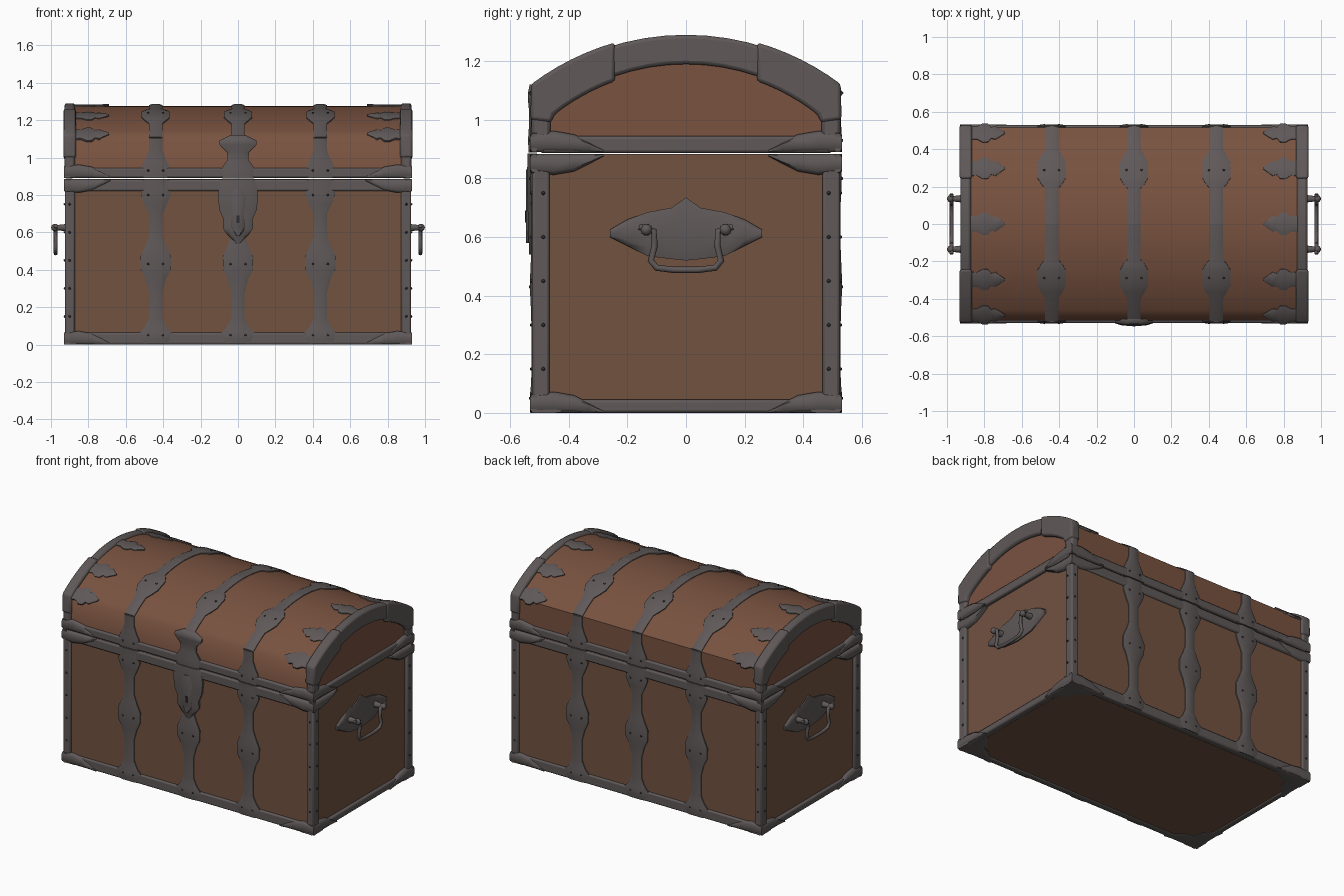
import bpy, bmesh, math
from mathutils import Matrix, Vector

if "Cube" in bpy.data.objects:
    bpy.data.objects.remove(bpy.data.objects["Cube"], do_unlink=True)


def material(name, rgb):
    m = bpy.data.materials.new(name)
    m.use_nodes = True
    m.diffuse_color = (*rgb, 1)
    m.node_tree.nodes["Principled BSDF"].inputs["Base Color"].default_value = (*rgb, 1)
    return m


BODY_WOOD = material("body brown", (0.165, 0.085, 0.051))
LID_WOOD = material("lid brown", (0.19, 0.085, 0.051))
METAL = material("iron grey", (0.115, 0.098, 0.098))
DARK = material("dark iron", (0.03, 0.026, 0.026))

FRONT, END = 0.515, 0.905          # wood faces of the body
ARC_Z, ARC_R = 0.42, 0.855         # centre height and radius of the lid arch


def finish(name, bm, mat, mirror="", bevel=0.0):
    bmesh.ops.recalc_face_normals(bm, faces=bm.faces)
    me = bpy.data.meshes.new(name)
    bm.to_mesh(me)
    bm.free()
    me.materials.append(mat)
    ob = bpy.data.objects.new(name, me)
    bpy.context.collection.objects.link(ob)
    if bevel:
        b = ob.modifiers.new("bevel", "BEVEL")
        b.width, b.segments, b.limit_method = bevel, 2, "ANGLE"
    if mirror:
        m = ob.modifiers.new("mirror", "MIRROR")
        m.use_axis = ("x" in mirror, "y" in mirror, False)
        m.use_mirror_merge = False
    return ob


def box(name, x, y, z, mat=METAL, mirror="", bevel=0.01):
    lo, hi = Vector((x[0], y[0], z[0])), Vector((x[1], y[1], z[1]))
    bm = bmesh.new()
    mtx = Matrix.Translation((lo + hi) / 2) @ Matrix.Diagonal((*(hi - lo), 1))
    bmesh.ops.create_cube(bm, size=1, matrix=mtx)
    return finish(name, bm, mat, mirror, bevel)


def prism(name, outline, x0, x1, mat=METAL, mirror="", bevel=0.0):
    """Solid with a (y, z) outline, extruded along x."""
    bm = bmesh.new()
    face = bm.faces.new([bm.verts.new((x0, y, z)) for y, z in outline])
    new = bmesh.ops.extrude_face_region(bm, geom=[face])["geom"]
    verts = [v for v in new if isinstance(v, bmesh.types.BMVert)]
    bmesh.ops.translate(bm, verts=verts, vec=(x1 - x0, 0, 0))
    return finish(name, bm, mat, mirror, bevel)


def strip(name, rows, place, height=0.012, mirror="xy", swell=0.1):
    """Raised plate; rows are (t, half width) or (t, low edge, high edge)."""
    bm, rings = bmesh.new(), []
    for row in rows:
        t = row[0]
        lo, hi = (-row[1], row[1]) if len(row) == 2 else row[1:]
        mid, w = (lo + hi) / 2, (hi - lo) / 2
        h = height + swell * max(0, w - 0.035)
        section = [(-1, -0.006), (-1, h * 0.5), (-0.6, h), (0.6, h), (1, h * 0.5), (1, -0.006)]
        rings.append([bm.verts.new(place(mid + k * w, t, d)) for k, d in section])
    for a, b in zip(rings, rings[1:]):
        for i in range(6):
            j = (i + 1) % 6
            bm.faces.new((a[i], a[j], b[j], b[i]))
    bm.faces.new(rings[0])
    bm.faces.new(rings[-1])
    return finish(name, bm, METAL, mirror)


def arc(radius, centre, a0, a1, n=12):
    angles = [a0 + (a1 - a0) * i / n for i in range(n + 1)]
    return [(radius * math.sin(a), centre + radius * math.cos(a)) for a in angles]


def on_front(x0):
    return lambda u, t, h: (x0 + u, -FRONT - h, t)


def on_arch(x0):
    return lambda u, t, h: (x0 + u, -(ARC_R + h) * math.sin(t), ARC_Z + (ARC_R + h) * math.cos(t))


# Wooden body and arched lid
box("body", (-END, END), (-FRONT, FRONT), (0.006, 0.884), BODY_WOOD, bevel=0)
edge = math.asin(FRONT / ARC_R)
lid = prism("lid", [(-FRONT, 0.89)] + arc(ARC_R, ARC_Z, -edge, edge, 16) + [(FRONT, 0.89)],
            -END, END, LID_WOOD)
for e in lid.data.edges:           # crease only along the back of the arch
    a, b = (lid.data.vertices[i].co for i in e.vertices)
    if min(a.y, b.y) > FRONT - 0.001 and min(a.z, b.z) > 1:
        e.use_edge_sharp = True

# Rims and corner posts
box("bottom_rim_long", (-0.928, 0.928), (0.48, 0.527), (0, 0.065), mirror="y")
box("bottom_rim_end", (0.88, 0.924), (-0.5, 0.5), (0, 0.045), mirror="x")
box("body_top_rim", (-0.928, 0.928), (0.48, 0.527), (0.82, 0.883), mirror="y")
box("lid_rim_long", (-0.928, 0.928), (0.48, 0.529), (0.891, 0.945), mirror="y")
box("lid_rim_end", (0.88, 0.924), (-0.5, 0.5), (0.887, 0.945), mirror="x")
box("corner_post", (0.872, 0.926), (0.465, 0.526), (0.03, 0.87), mirror="xy")

# Arched bands on the lid ends, with thicker shoulder pieces
outer = math.asin(0.527 / 0.87)
ring = [(0.527, 0.9)] + arc(0.87, ARC_Z, outer, -outer, 16) + [(-0.527, 0.9), (-0.465, 0.9)]
ring += arc(0.741, 0.449, -0.67, 0.67, 16) + [(0.465, 0.9)]
prism("lid_end_band", ring, 0.872, 0.927, mirror="x", bevel=0.012)
shoulder = arc(0.878, ARC_Z, 0.28, 0.645, 6) + [(0.531, 1.0), (0.46, 0.99)]
shoulder += arc(0.725, 0.449, 0.67, 0.34, 6)
prism("lid_shoulder", shoulder, 0.866, 0.933, mirror="xy", bevel=0.012)

# Corner caps with pointed tips on every edge
tip = [(0, 0.064), (0.08, 0.072), (0.15, 0.06), (0.2, 0.035), (0.25, 0.008)]
for label, base, way in (("lid", 0.89, 1), ("body", 0.884, -1), ("foot", 0.0, 1)):
    rows = [(s, *sorted((base, base + way * w))) for s, w in tip]
    strip(label + "_cap_end", rows, lambda u, t, h: (END + h, 0.531 - t, u), 0.026, swell=0)
    strip(label + "_cap_front", rows, lambda u, t, h: (0.931 - t, -FRONT - h, u), 0.018, swell=0)
under = [(s, 0, w * 1.6) for s, w in tip]
strip("under_cap_long", under, lambda u, t, h: (0.928 - t, 0.528 - u, 0.006 - h), 0.006, swell=0)
strip("under_cap_end", under, lambda u, t, h: (0.925 - u, 0.528 - t, 0.006 - h), 0.006, swell=0)

# Straps that swell into ornaments, on walls and over the lid
N = 0.036
wall = [(0.003, 0.07), (0.03, 0.09), (0.06, 0.09), (0.09, 0.06), (0.14, N), (0.28, N),
        (0.35, 0.055), (0.4, 0.08), (0.47, 0.082), (0.53, 0.055), (0.58, N), (0.7, N),
        (0.75, 0.06), (0.8, 0.08), (0.84, 0.07), (0.884, 0.07)]
foot = [(0.89, 0.08), (0.92, 0.082), (0.96, 0.07), (1.0, 0.05), (1.04, N), (1.105, N)]
over = [(0, N), (0.12, N), (0.225, N), (0.25, 0.055), (0.29, 0.075), (0.39, 0.075), (0.43, 0.06),
        (0.48, N), (0.56, N), (edge, N)]
for label, x0, mirror in (("side", 0.44, "xy"), ("centre", 0, "y")):
    strip(label + "_wall_strap", wall, on_front(x0), mirror=mirror)
    strip(label + "_lid_foot", foot, on_front(x0), mirror=mirror)
    strip(label + "_lid_strap", over, on_arch(x0), 0.01, mirror)

# Leaf plates reaching inward from the lid ends
leaf = [(0.9, 0.045), (0.84, 0.04), (0.81, 0.06), (0.78, 0.058), (0.765, 0.036),
        (0.74, 0.042), (0.69, 0.004)]
for label, a0, mirror in (("top", 0, "x"), ("upper", 0.355, "xy"), ("lower", 0.605, "xy")):
    strip(label + "_leaf", leaf,
          lambda u, t, h, a0=a0: on_arch(t)(0, a0 + u / ARC_R, h), 0.01, mirror, 0)

# Lock plate and hasp
lock = [(0.54, 0.01), (0.58, 0.05), (0.62, 0.08), (0.67, 0.078), (0.72, 0.1), (0.8, 0.108),
        (0.85, 0.1), (0.885, 0.085)]
hasp = [(0.888, 0.085), (0.94, 0.09), (0.99, 0.055), (1.03, 0.06), (1.07, 0.1), (1.09, 0.1),
        (1.12, 0.04)]
strip("lock_plate", lock, on_front(0), 0.02, "")
strip("lock_boss", [(0.58, 0.01), (0.63, 0.05), (0.7, 0.04), (0.78, 0.06), (0.83, 0.03)],
      on_front(0), 0.031, "", 0)
strip("hasp", hasp, on_front(0), 0.018, "")
box("keyhole", (-0.008, 0.008), (-0.549, -0.53), (0.65, 0.69), DARK, bevel=0)

# End handles: pointed plate, pivots and hanging bail
plate = [(-0.26, 0.6, 0.625), (-0.2, 0.57, 0.66), (-0.13, 0.535, 0.685), (-0.05, 0.525, 0.7),
         (0, 0.52, 0.735)]
plate += [(-t, lo, hi) for t, lo, hi in reversed(plate[:-1])]
strip("handle_plate", plate, lambda u, t, h: (END + h, t, u), 0.016, "x", 0)
bm = bmesh.new()
turn = Matrix.Rotation(math.pi / 2, 4, "Y")
bmesh.ops.create_cone(bm, cap_ends=True, segments=10, radius1=0.022, radius2=0.012, depth=0.08,
                      matrix=Matrix.Translation((0.948, 0.135, 0.625)) @ turn)
bmesh.ops.create_uvsphere(bm, u_segments=10, v_segments=6, radius=0.02,
                          matrix=Matrix.Translation((0.98, 0.135, 0.625)))
finish("handle_pivot", bm, METAL, "xy")
half = [(0.16, 0.635), (0.11, 0.62), (0.107, 0.57), (0.12, 0.52), (0.1, 0.495), (0.04, 0.488)]
bail = half + [(-y, z) for y, z in reversed(half)]
for side, sign in (("left", 1), ("right", -1)):
    cu = bpy.data.curves.new(side + "_handle", "CURVE")
    cu.dimensions, cu.bevel_depth, cu.bevel_resolution = "3D", 0.011, 2
    cu.use_fill_caps = True
    sp = cu.splines.new("POLY")
    sp.points.add(len(bail) - 1)
    for p, (y, z) in zip(sp.points, bail):
        p.co = (sign * 0.975, y, z, 1)
    sp.use_smooth = True
    cu.materials.append(METAL)
    bpy.context.collection.objects.link(bpy.data.objects.new(side + "_handle", cu))

# Rivets on posts and strap ornaments
spots = []
for i in range(5):
    z = 0.15 + 0.15 * i
    spots += [(0.9, -0.526, z), (0.926, -0.487, z)]
for x0 in (0, 0.44):
    spots += [(x0 + 0.04 * s, -0.53, z) for s in (-1, 1) for z in (0.05, 0.43, 0.8, 0.93)]
    spots += [on_arch(x0)(0.04 * s, 0.34, 0.012) for s in (-1, 1)]
bm = bmesh.new()
for s in spots:
    bmesh.ops.create_icosphere(bm, subdivisions=1, radius=0.007, matrix=Matrix.Translation(s))
finish("rivets", bm, DARK, "xy")

# Smooth shading with sharp edges kept
for ob in bpy.context.scene.objects:
    ob.select_set(ob.type == "MESH")
    if ob.type == "MESH":
        bpy.context.view_layer.objects.active = ob
bpy.ops.object.shade_smooth_by_angle(angle=math.radians(56), keep_sharp_edges=True)
